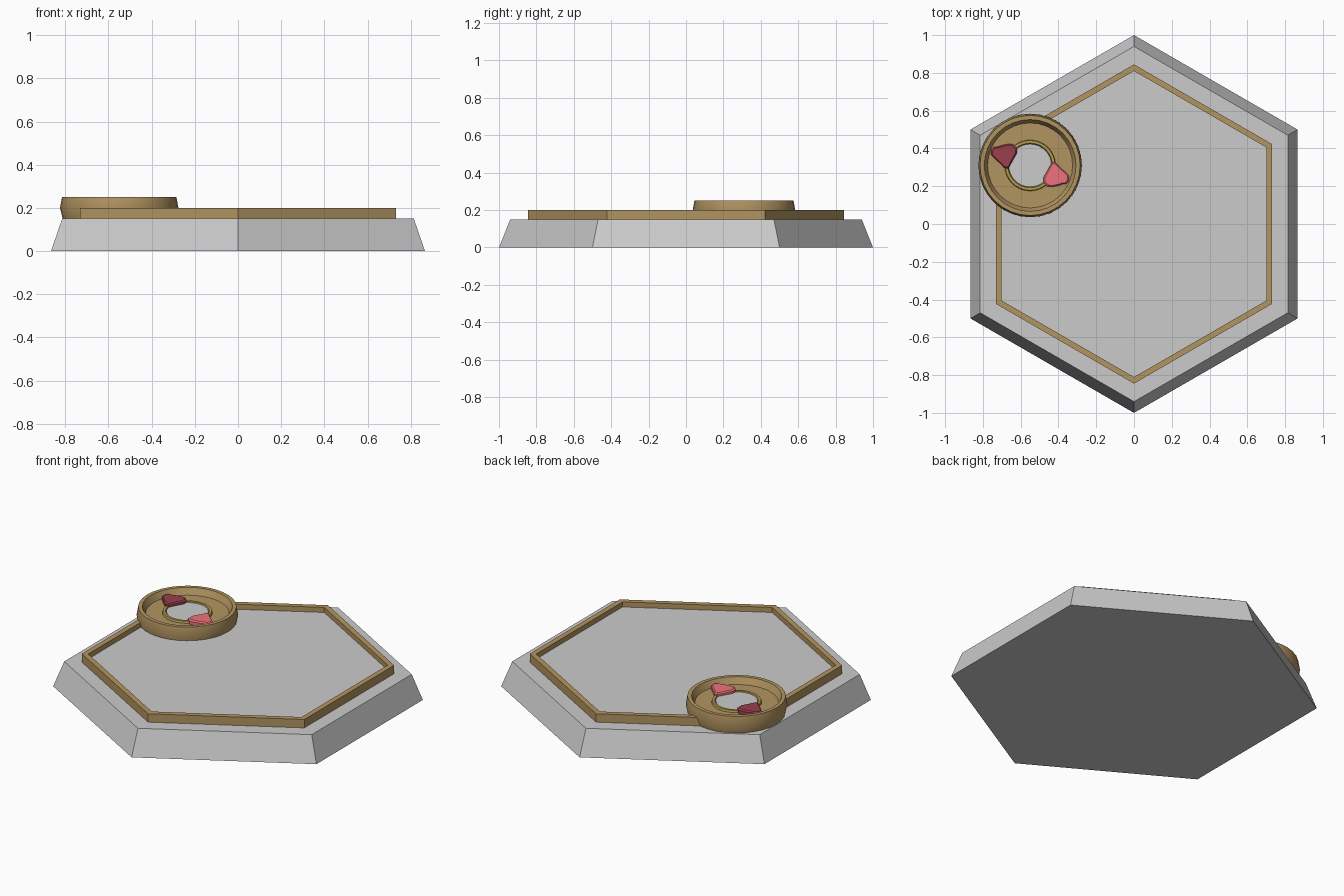
import bpy, math

if "Cube" in bpy.data.objects:
    bpy.data.objects.remove(bpy.data.objects["Cube"])

CX, CY = -0.55, 0.31   # centre of the round dish


def material(name, rgb):
    m = bpy.data.materials.new(name)
    m.diffuse_color = (*rgb, 1)
    m.use_nodes = True
    m.node_tree.nodes["Principled BSDF"].inputs["Base Color"].default_value = m.diffuse_color
    return m


brown = material("brown", (0.45, 0.30, 0.12))
olive = material("olive", (0.45, 0.34, 0.08))
white = material("pale", (0.9, 0.9, 0.9))
red = material("red", (0.85, 0.17, 0.2))
dark_red = material("dark_red", (0.32, 0.05, 0.07))


def add_mesh(name, verts, faces, mat=None, smooth=False):
    me = bpy.data.meshes.new(name)
    me.from_pydata(verts, [], faces)
    ob = bpy.data.objects.new(name, me)
    bpy.context.collection.objects.link(ob)
    if mat:
        me.materials.append(mat)
    if smooth:
        bpy.ops.object.select_all(action='DESELECT')
        ob.select_set(True)
        bpy.context.view_layer.objects.active = ob
        bpy.ops.object.shade_smooth_by_angle(angle=math.radians(25))
    return ob


def lathe(name, profile, n, mat=None, closed=False, centre=(0, 0), smooth=False):
    """Revolve (radius, z) points; first vertex sits on the +y axis."""
    verts = []
    for r, z in profile:
        for i in range(n):
            a = math.pi / 2 + 2 * math.pi * i / n
            verts.append((centre[0] + r * math.cos(a), centre[1] + r * math.sin(a), z))
    k = len(profile)
    faces = []
    for j in range(k if closed else k - 1):
        p, q = j * n, (j + 1) % k * n
        for i in range(n):
            i2 = (i + 1) % n
            faces.append((p + i, p + i2, q + i2, q + i))
    if not closed:
        faces.append(tuple(reversed(range(n))))
        faces.append(tuple(range((k - 1) * n, k * n)))
    return add_mesh(name, verts, faces, mat, smooth)


# Hexagonal base, raised floor and border strip
lathe("hex_base", [(1.0, 0), (0.94, 0.15)], 6)
lathe("inner_floor", [(0.82, 0.15), (0.82, 0.17)], 6)
lathe("border_strip", [(0.845, 0.15), (0.845, 0.2), (0.81, 0.2), (0.81, 0.15)],
      6, brown, closed=True)

# Round dish with bulged wall and recessed floor
lathe("dish", [(0.262, 0.15), (0.274, 0.2), (0.265, 0.25), (0.243, 0.25),
               (0.225, 0.212)], 32, brown, centre=(CX, CY), smooth=True)

# Centre disc and its trim ring
lathe("centre_disc", [(0.113, 0.205), (0.113, 0.22)], 32, white, centre=(CX, CY), smooth=True)
lathe("trim_ring", [(0.137, 0.205), (0.132, 0.224), (0.118, 0.224), (0.11, 0.205)],
      32, olive, closed=True, centre=(CX, CY), smooth=True)

# Two heart-shaped tokens, one the half-turn copy of the other
heart = [(0.116, 0.018), (0.137, 0.013), (0.153, -0.005), (0.18, -0.03), (0.206, -0.055),
         (0.207, -0.08), (0.192, -0.097), (0.168, -0.1), (0.153, -0.106), (0.118, -0.113),
         (0.09, -0.112), (0.07, -0.092), (0.07, -0.065), (0.09, -0.03)]


def token(name, side, mat):
    n = len(heart)
    mx, my = 0.14, -0.05
    verts = []
    # Shrunken top outline gives a chamfered edge; side = -1 is the half turn
    for s, z in ((1, 0.205), (1, 0.232), (0.88, 0.239)):
        for x, y in heart:
            verts.append((CX + side * (mx + (x - mx) * s),
                          CY + side * (my + (y - my) * s), z))
    faces = []
    for j in (0, n):
        for i in range(n):
            i2 = (i + 1) % n
            faces.append((j + i2, j + i, j + n + i, j + n + i2))
    faces.append(tuple(range(n)))
    faces.append(tuple(reversed(range(2 * n, 3 * n))))
    add_mesh(name, verts, faces, mat)


token("red_token", 1, red)
token("dark_token", -1, dark_red)
